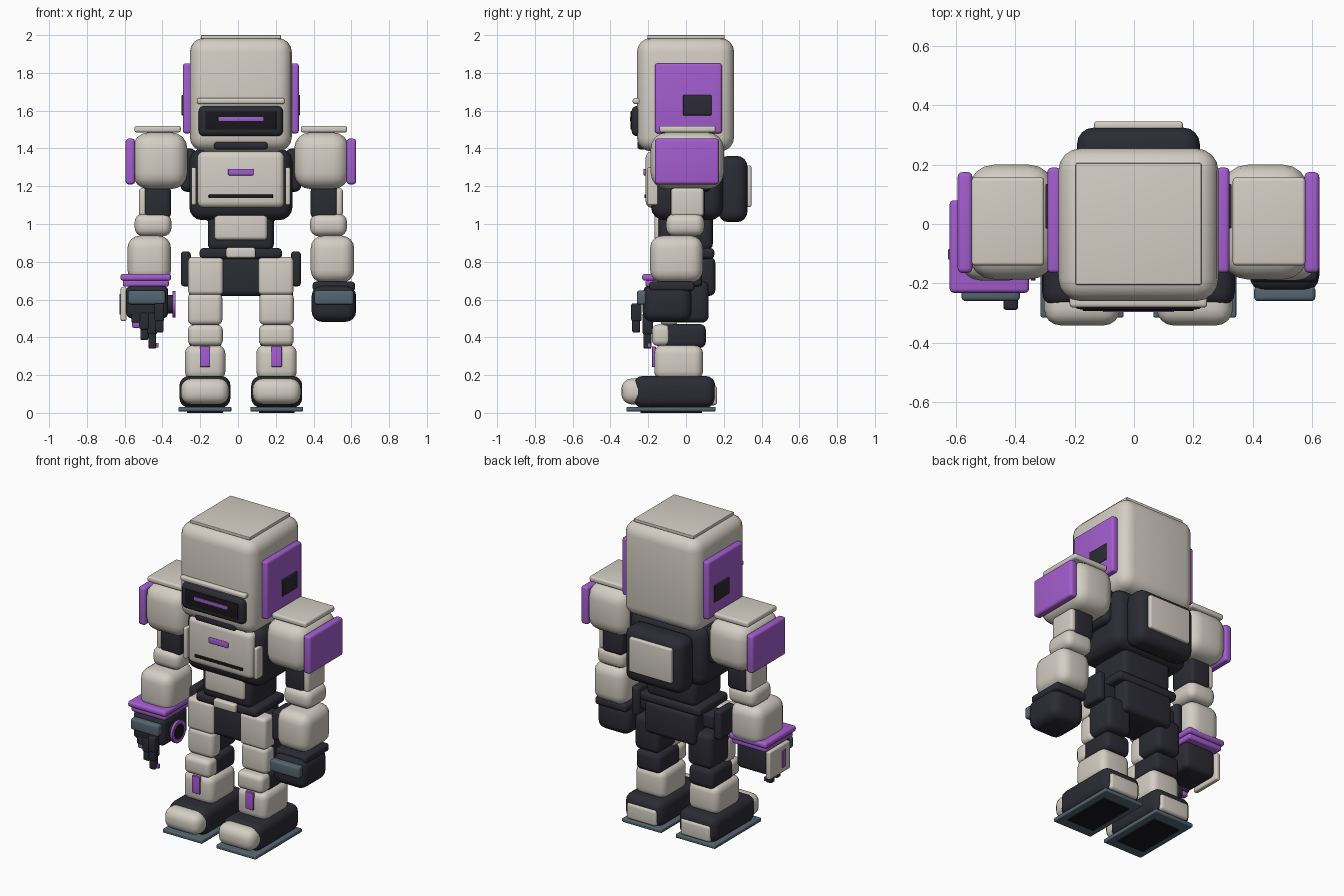
import bpy, bmesh, math
from mathutils import Matrix

AXIS = 0.015  # x of the body's mirror plane


def material(name, rgb):
    m = bpy.data.materials.new(name)
    m.diffuse_color = (*rgb, 1)
    return m


LIGHT = material("warm_white", (0.66, 0.62, 0.55))
DARK = material("charcoal", (0.024, 0.024, 0.034))
PURPLE = material("purple", (0.37, 0.11, 0.62))
STEEL = material("blue_grey", (0.09, 0.13, 0.165))
BLACK = material("black", (0.009, 0.009, 0.012))


def finish(bm, name, mat):
    me = bpy.data.meshes.new(name)
    bm.to_mesh(me)
    bm.free()
    me.materials.append(mat)
    me.shade_smooth()
    me.set_sharp_from_angle(angle=math.radians(32))
    ob = bpy.data.objects.new(name, me)
    bpy.context.collection.objects.link(ob)
    return ob


def box(name, x, y, z, mat, r=0.01, seg=4):
    """Rounded box between the given x, y and z limits."""
    size = [b - a for a, b in (x, y, z)]
    mid = [(a + b) / 2 for a, b in (x, y, z)]
    bm = bmesh.new()
    bmesh.ops.create_cube(bm, size=1)
    bmesh.ops.scale(bm, vec=size, verts=bm.verts)
    bmesh.ops.translate(bm, vec=mid, verts=bm.verts)
    r = min(r, 0.48 * min(size))
    if r > 0.002:
        bmesh.ops.bevel(bm, geom=bm.edges[:], offset=r, segments=seg,
                        profile=0.5, affect='EDGES')
    return finish(bm, name, mat)


def mid_box(name, half, y, z, mat, r=0.01):
    """Box centred on the mirror plane."""
    box(name, (AXIS - half, AXIS + half), y, z, mat, r)


def pair(name, x, y, z, mat, r=0.01):
    """Mirrored boxes; x is the distance from the mirror plane."""
    box(name + "_right", (AXIS + x[0], AXIS + x[1]), y, z, mat, r)
    box(name + "_left", (AXIS - x[1], AXIS - x[0]), y, z, mat, r)


def disc(name, x, y, z, radius, depth, mat):
    """Disc facing along x."""
    bm = bmesh.new()
    bmesh.ops.create_cone(bm, cap_ends=True, segments=24, radius1=radius,
                          radius2=radius, depth=depth,
                          matrix=Matrix.Translation((x, y, z)) @ Matrix.Rotation(math.pi / 2, 4, 'Y'))
    finish(bm, name, mat)


# Head
mid_box("head", 0.27, (-0.26, 0.255), (1.385, 1.985), LIGHT, 0.075)
mid_box("head_top_plate", 0.212, (-0.205, 0.205), (1.98, 2.0), LIGHT, 0.004)
mid_box("visor_frame", 0.223, (-0.288, -0.2), (1.465, 1.625), DARK, 0.028)
mid_box("visor_screen", 0.188, (-0.293, -0.285), (1.5, 1.598), BLACK, 0.003)
mid_box("visor_light", 0.12, (-0.297, -0.288), (1.544, 1.567), PURPLE, 0.003)
mid_box("brow_bar", 0.232, (-0.282, -0.24), (1.635, 1.667), LIGHT, 0.012)
mid_box("chin_vent", 0.142, (-0.258, -0.2), (1.395, 1.44), DARK, 0.015)
pair("ear_panel", (0.262, 0.307), (-0.165, 0.19), (1.48, 1.85), PURPLE, 0.014)
pair("ear_port", (0.29, 0.314), (-0.015, 0.135), (1.575, 1.683), DARK, 0.005)

# Torso
mid_box("torso", 0.273, (-0.185, 0.195), (1.02, 1.4), DARK, 0.07)
mid_box("neck", 0.15, (-0.13, 0.13), (1.33, 1.42), DARK, 0.02)
mid_box("chest_plate", 0.23, (-0.214, -0.12), (1.085, 1.385), LIGHT, 0.035)
mid_box("chest_light", 0.067, (-0.226, -0.21), (1.258, 1.292), PURPLE, 0.005)
mid_box("chest_slot", 0.17, (-0.22, -0.211), (1.137, 1.156), BLACK, 0.003)
pair("chest_side_strip", (0.236, 0.262), (-0.205, -0.14), (1.1, 1.3), LIGHT, 0.01)
mid_box("backpack", 0.207, (0.17, 0.325), (1.01, 1.36), DARK, 0.055)
mid_box("backpack_plate", 0.15, (0.315, 0.346), (1.09, 1.31), LIGHT, 0.01)

# Waist and pelvis
mid_box("abdomen", 0.175, (-0.145, 0.142), (0.86, 1.06), DARK, 0.035)
mid_box("abdomen_plate", 0.14, (-0.168, -0.1), (0.915, 1.06), LIGHT, 0.02)
mid_box("belt", 0.218, (-0.145, 0.15), (0.815, 0.873), DARK, 0.022)
mid_box("buckle", 0.078, (-0.165, -0.12), (0.82, 0.875), LIGHT, 0.012)
mid_box("pelvis", 0.178, (-0.125, 0.155), (0.62, 0.825), DARK, 0.03)
pair("hip_guard", (0.265, 0.318), (-0.07, 0.085), (0.67, 0.855), DARK, 0.018)
pair("hip_joint", (0.15, 0.28), (-0.05, 0.06), (0.71, 0.81), DARK, 0.02)

# Shoulders and arms
pair("shoulder_joint", (0.235, 0.32), (-0.08, 0.135), (1.17, 1.4), DARK, 0.035)
pair("shoulder", (0.283, 0.573), (-0.187, 0.2), (1.185, 1.485), LIGHT, 0.085)
pair("shoulder_cap", (0.318, 0.563), (-0.14, 0.157), (1.485, 1.52), LIGHT, 0.012)
pair("shoulder_pad", (0.56, 0.61), (-0.165, 0.175), (1.21, 1.452), PURPLE, 0.016)
pair("upper_arm", (0.37, 0.515), (-0.085, 0.1), (1.03, 1.2), DARK, 0.025)
pair("upper_arm_plate", (0.495, 0.54), (-0.08, 0.095), (1.04, 1.19), LIGHT, 0.018)
pair("elbow", (0.367, 0.562), (-0.105, 0.097), (0.935, 1.055), LIGHT, 0.045)
pair("forearm", (0.37, 0.6), (-0.19, 0.09), (0.69, 0.938), LIGHT, 0.065)

# Closed fist on the right side
box("fist_cuff", (0.395, 0.62), (-0.195, 0.045), (0.645, 0.695), DARK, 0.018)
box("fist", (0.39, 0.625), (-0.23, 0.03), (0.482, 0.675), DARK, 0.055)
box("fist_knuckle_plate", (0.405, 0.612), (-0.26, -0.21), (0.573, 0.648), STEEL, 0.014)

# Open tool hand on the left side
box("hand_cuff", (-0.622, -0.354), (-0.232, 0.08), (0.7, 0.736), PURPLE, 0.014)
box("hand_cuff_lower", (-0.61, -0.366), (-0.215, 0.065), (0.668, 0.705), PURPLE, 0.012)
box("palm", (-0.592, -0.37), (-0.225, 0.03), (0.5, 0.675), DARK, 0.03)
box("hand_knuckle_plate", (-0.582, -0.385), (-0.26, -0.2), (0.575, 0.648), STEEL, 0.014)
box("hand_side_plate", (-0.622, -0.59), (-0.17, 0.04), (0.487, 0.665), LIGHT, 0.01)
box("hand_side_stripe", (-0.627, -0.618), (-0.12, -0.085), (0.52, 0.63), PURPLE, 0.003)
disc("palm_hub", -0.355, -0.12, 0.575, 0.05, 0.04, DARK)
disc("palm_ring", -0.34, -0.12, 0.575, 0.07, 0.016, PURPLE)
disc("palm_lens", -0.336, -0.12, 0.575, 0.048, 0.012, BLACK)
for i, (x, y, tip) in enumerate(((-0.54, -0.2, 0.45), (-0.497, -0.205, 0.385),
                                 (-0.455, -0.205, 0.34), (-0.417, -0.265, 0.425))):
    knuckle = 0.58 if i == 3 else 0.53
    joint = tip + 0.45 * (knuckle - tip)
    n = f"finger_{i + 1}"
    box(n + "_upper", (x - 0.024, x + 0.026), (y - 0.025, y + 0.03), (joint - 0.01, knuckle), DARK, 0.01, 3)
    box(n + "_tip", (x - 0.02, x + 0.022), (y - 0.02, y + 0.022), (tip, joint + 0.01),
        PURPLE if i == 0 else DARK, 0.009, 3)
box("finger_tip_pad", (-0.434, -0.42), (-0.205, -0.185), (0.345, 0.37), PURPLE, 0.003)

# Legs
pair("thigh", (0.1, 0.275), (-0.09, 0.12), (0.478, 0.7), DARK, 0.035)
pair("thigh_upper_plate", (0.093, 0.279), (-0.145, -0.04), (0.625, 0.825), LIGHT, 0.022)
pair("thigh_lower_plate", (0.098, 0.281), (-0.14, -0.04), (0.465, 0.635), LIGHT, 0.03)
pair("knee_joint", (0.1, 0.275), (-0.12, 0.105), (0.345, 0.47), DARK, 0.03)
pair("knee_cap", (0.095, 0.28), (-0.18, -0.08), (0.355, 0.467), LIGHT, 0.03)
pair("shin", (0.082, 0.296), (-0.168, 0.09), (0.175, 0.36), LIGHT, 0.045)
pair("shin_stripe", (0.162, 0.217), (-0.18, -0.16), (0.243, 0.352), PURPLE, 0.004)

# Feet
pair("foot", (0.055, 0.325), (-0.28, 0.155), (0.028, 0.195), DARK, 0.05)
pair("toe_cap", (0.062, 0.318), (-0.342, -0.2), (0.045, 0.182), LIGHT, 0.055)
pair("heel_cap", (0.085, 0.295), (0.11, 0.165), (0.04, 0.145), LIGHT, 0.018)
pair("sole", (0.05, 0.33), (-0.315, 0.157), (0.008, 0.032), STEEL, 0.006)
pair("sole_tread", (0.095, 0.285), (-0.24, 0.085), (0.0, 0.012), BLACK, 0.002)
